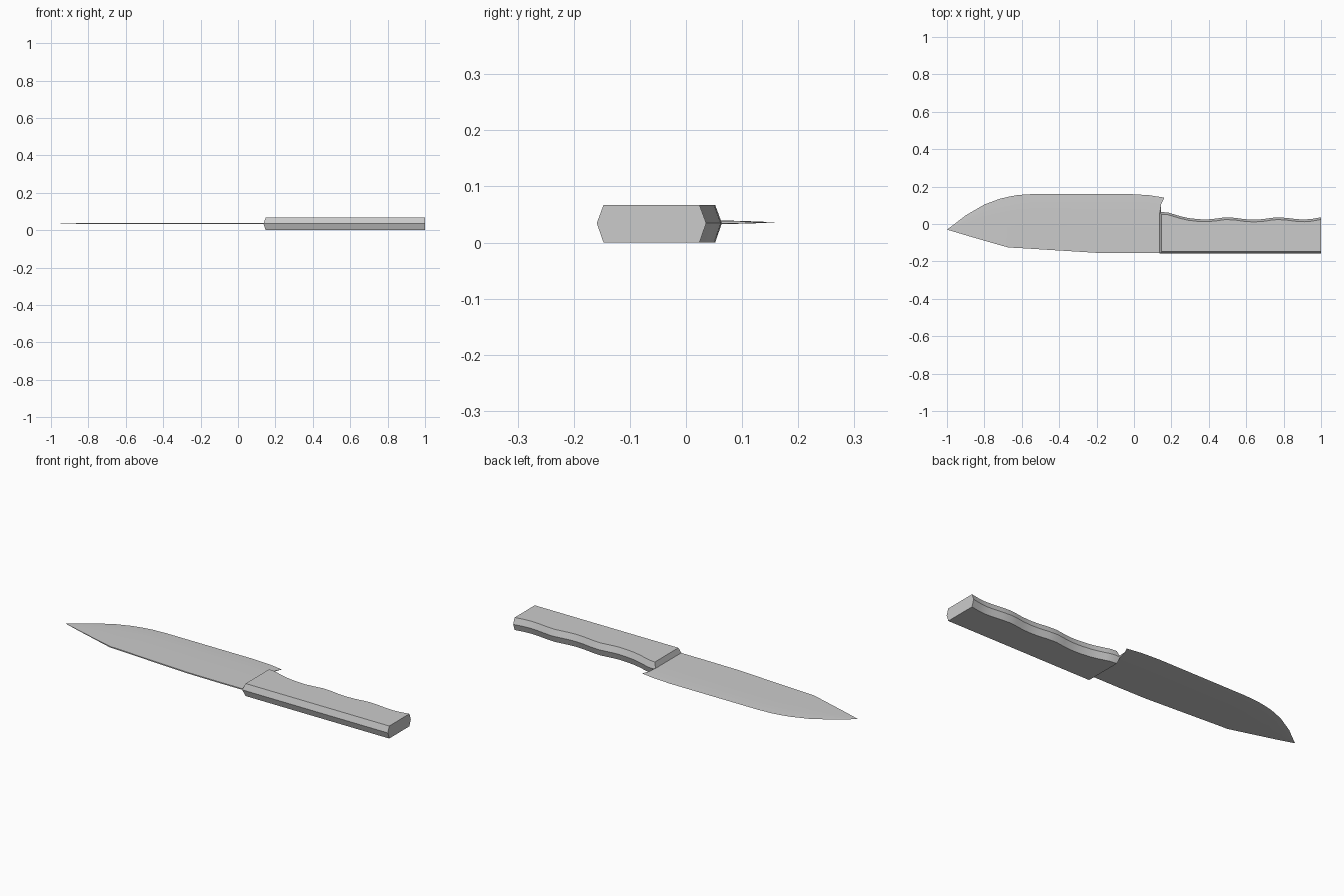
import bpy, bmesh

if "Cube" in bpy.data.objects:
    bpy.data.objects.remove(bpy.data.objects["Cube"])

Z_MID = 0.0345


def finish(name, bm, angle):
    bmesh.ops.recalc_face_normals(bm, faces=bm.faces)
    mesh = bpy.data.meshes.new(name)
    bm.to_mesh(mesh)
    bm.free()
    ob = bpy.data.objects.new(name, mesh)
    bpy.context.collection.objects.link(ob)
    bpy.ops.object.select_all(action='DESELECT')
    ob.select_set(True)
    bpy.context.view_layer.objects.active = ob
    bpy.ops.object.shade_smooth_by_angle(angle=angle)
    return ob


def bridge(bm, a, b):
    for i in range(len(a)):
        j = (i + 1) % len(a)
        bm.faces.new((a[i], a[j], b[j], b[i]))


# Handle: wavy grip outline, widest at mid height, chamfered to top and bottom
grip = [(0.136, 0.064), (0.18, 0.062), (0.21, 0.053), (0.25, 0.041), (0.29, 0.032),
        (0.34, 0.026), (0.39, 0.024), (0.44, 0.029), (0.49, 0.036), (0.54, 0.033),
        (0.59, 0.026), (0.64, 0.023), (0.69, 0.026), (0.73, 0.032), (0.77, 0.036),
        (0.82, 0.032), (0.87, 0.026), (0.91, 0.024), (0.95, 0.027), (1.0, 0.036)]
bm = bmesh.new()
rings = []
for z, inset in ((0, 0.012), (Z_MID, 0), (0.067, 0.012)):
    pts = [(x, y - inset) for x, y in grip]
    pts[0] = (grip[0][0] + inset, pts[0][1])
    pts += [(1.0, -0.159 + inset), (0.136 + inset, -0.159 + inset)]
    rings.append([bm.verts.new((x, y, z)) for x, y in pts])
bridge(bm, rings[0], rings[1])
bridge(bm, rings[1], rings[2])
bm.faces.new(rings[0])
bm.faces.new(rings[2])
finish("handle", bm, 0.5)

# Blade: stations of (x, spine y, cutting edge y, half thickness)
stations = [(-0.97, -0.039, -0.008, 0.0008), (-0.9, -0.060, 0.046, 0.0015),
            (-0.8, -0.089, 0.104, 0.002), (-0.72, -0.112, 0.134, 0.0025),
            (-0.67, -0.126, 0.146, 0.003), (-0.62, -0.128, 0.155, 0.003),
            (-0.54, -0.133, 0.160, 0.003), (-0.2, -0.154, 0.160, 0.003),
            (-0.02, -0.156, 0.160, 0.003), (0.08, -0.156, 0.154, 0.003),
            (0.15, -0.156, 0.141, 0.003)]
fractions = (0, 0.4, 0.72, 0.88)
heel_shift = (0, -0.01, -0.012, -0.005)
bm = bmesh.new()
previous = None
tip = bm.verts.new((-1, -0.03, 0.036))
for k, (x, ys, ye, t) in enumerate(stations):
    last = k == len(stations) - 1
    sides = []
    for s in (1, -1):
        sides.append([bm.verts.new((x + (heel_shift[i] if last else 0), ys + (ye - ys) * f,
                                    0.036 + s * t * (0.55 if f > 0.8 else 1)))
                      for i, f in enumerate(fractions)])
    edge = bm.verts.new((x + (0.012 if last else 0), ye, 0.036))
    ring = sides[0] + [edge] + sides[1][::-1]
    if previous:
        bridge(bm, previous, ring)
    else:
        for i in range(len(ring)):
            bm.faces.new((tip, ring[i], ring[(i + 1) % len(ring)]))
    previous = ring
bm.faces.new(previous)
finish("blade", bm, 0.5)
